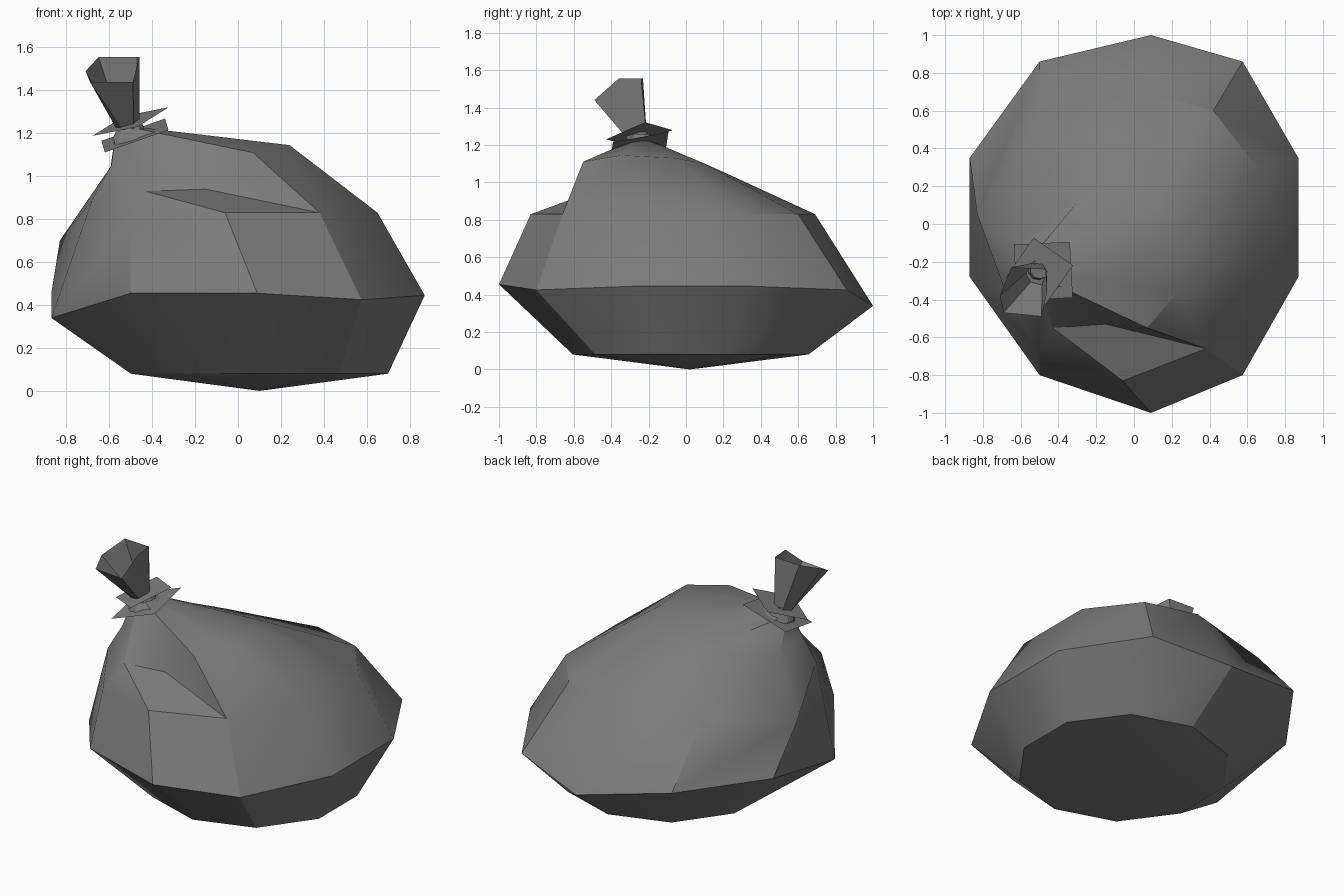
import bpy, math

if "Cube" in bpy.data.objects:
    bpy.data.objects.remove(bpy.data.objects["Cube"])

mat = bpy.data.materials.new("dark grey plastic")
mat.diffuse_color = (0.2, 0.2, 0.2, 1)
mat.use_nodes = True
mat.node_tree.nodes["Principled BSDF"].inputs["Base Color"].default_value = mat.diffuse_color


def make(name, verts, faces, smooth=None):
    me = bpy.data.meshes.new(name)
    me.from_pydata(verts, [], faces)
    me.materials.append(mat)
    ob = bpy.data.objects.new(name, me)
    bpy.context.collection.objects.link(ob)
    if smooth:
        bpy.ops.object.select_all(action='DESELECT')
        ob.select_set(True)
        bpy.context.view_layer.objects.active = ob
        bpy.ops.object.shade_smooth_by_angle(angle=math.radians(smooth))
    return ob


def circle(cx, cy, z, r, n=10, start=-90, sx=0, sy=0):
    # ring of points on a plane sloping by sx, sy
    out = []
    for i in range(n):
        a = math.radians(start + 360 * i / n)
        dx, dy = r * math.cos(a), r * math.sin(a)
        out.append((cx + dx, cy + dy, z + sx * dx + sy * dy))
    return out


# Bag: five ten-sided rings, counter-clockwise from the front
base = circle(0.1, 0.025, 0.08, 0.63)
wide = [(0.09, -1.0, .455), (.575, -.8, .425), (.87, -.28, .445), (.87, .35, .445),
        (.575, .86, .425), (.09, 1.0, .34), (-.5, .86, .455), (-.87, .35, .455),
        (-.87, -.28, .34), (-.5, -.8, .455)]
upper = [(-.06, -.83, .83), (.38, -.66, .83), (.65, -.23, .83), (.65, .3, .83),
         (.42, .6, .83), (.09, .69, .83), (-.5, .54, .82), (-.83, .05, .70),
         (-.68, -.36, .89), (-.5, -.67, .78)]
shoulder = [(-.43, -.55, .93), (.07, -.55, 1.11), (.24, -.35, 1.145), (.22, -.06, 1.13),
            (.12, .1, 1.1), (-.03, .19, 1.06), (-.23, .2, 1.05), (-.6, -.1, 1.0),
            (-.59, -.34, 1.05), (-.5, -.45, 1.0)]
neck = circle(-.5, -.24, 1.21, .075, sx=.2)
fold, bottom = (-.15, -.53, .94), (.1, .02, 0)
verts = base + wide + upper + shoulder + neck + [fold, bottom]
F, BOT = 50, 51
faces = [tuple(range(40, 50))]
for i in range(10):
    j = (i + 1) % 10
    faces.append((BOT, j, i))
    for k in range(0, 40, 10):
        if i == 0 and k >= 20:
            continue
        faces.append((k + i, k + j, k + 10 + j, k + 10 + i))
# Folded pleat at the front
faces += [(20, 21, F, 30), (21, 31, F), (30, F, 41, 40), (F, 31, 41)]
make("bag_body", verts, faces, 30)

# Crumpled collar: two tilted square sheets around the neck
for name, c, r, start in (("collar_upper", (-.5, -.25, 1.255), .18, 10),
                          ("collar_lower", (-.48, -.25, 1.19), .21, 48)):
    make(name, circle(*c, r, 4, start, .34, .2), [(0, 1, 2, 3)])

# Tied neck under the collar
ring = circle(-.5, -.24, 1.17, .09) + circle(-.5, -.24, 1.26, .05)
make("neck_knot", ring, [(i, (i + 1) % 10, 10 + (i + 1) % 10, 10 + i) for i in range(10)], 30)

# Open flared tail above the knot
mouth = [(-.69, -.47, 1.44), (-.49, -.49, 1.44), (-.46, -.36, 1.555),
         (-.65, -.23, 1.555), (-.71, -.38, 1.49)]
mouth = mouth[:3] + [(-.47, -.24, 1.555)] + mouth[3:]
stem = circle(-.51, -.25, 1.21, .05, 6, -120)
make("bag_tail", stem + mouth,
     [(i, (i + 1) % 6, 6 + (i + 1) % 6, 6 + i) for i in range(6)] + [(5, 4, 3, 2, 1, 0)])
